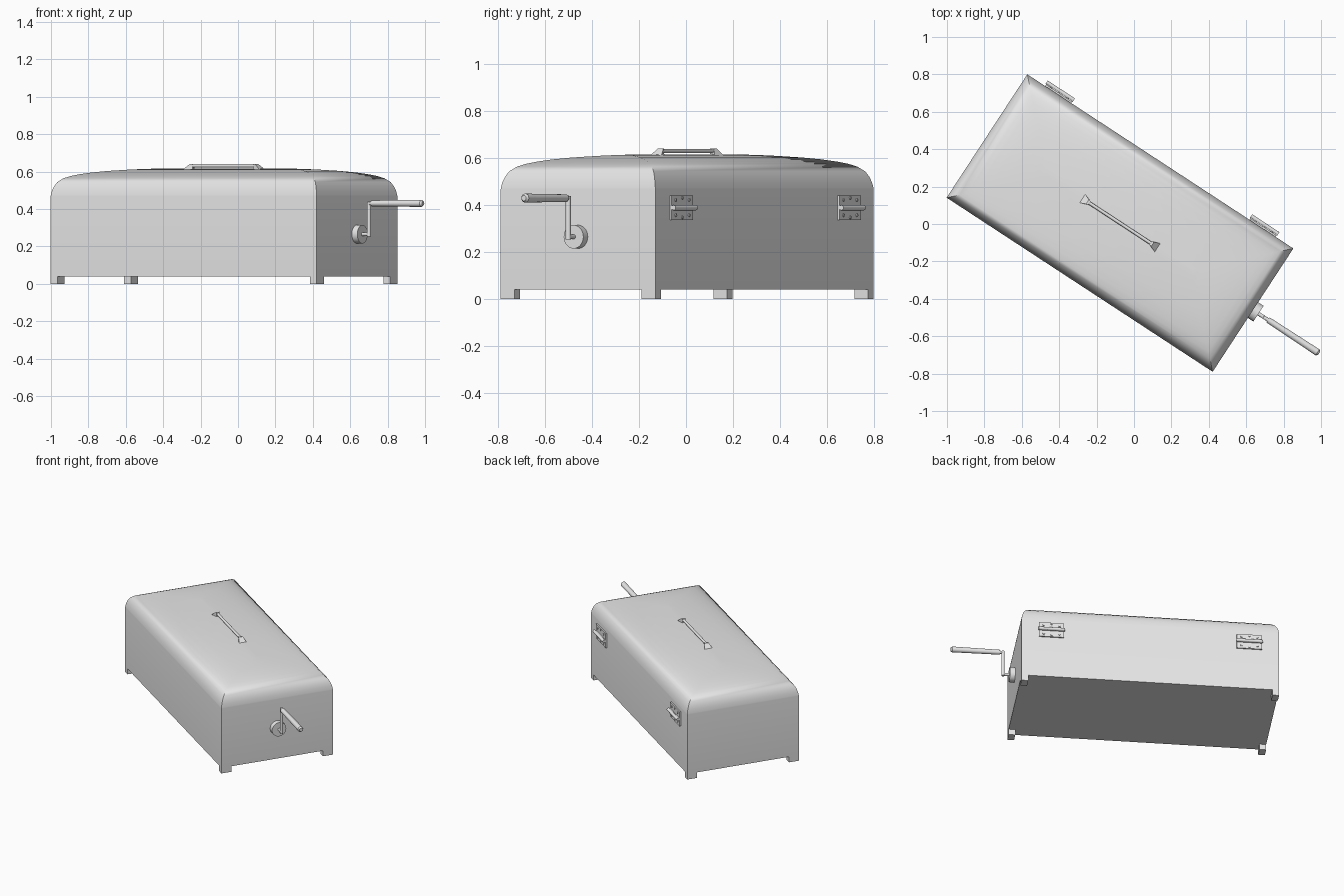
import bpy
import bmesh
import math
from mathutils import Matrix, Vector

cube = bpy.data.objects.get("Cube")
if cube:
    bpy.data.objects.remove(cube, do_unlink=True)

grey = bpy.data.materials.new("plain_grey")
grey.use_nodes = True
COLOUR = (0.8, 0.8, 0.8, 1.0)
grey.diffuse_color = COLOUR
for node in grey.node_tree.nodes:
    if node.type == 'BSDF_PRINCIPLED':
        node.inputs["Base Color"].default_value = COLOUR

# The box stands turned on the ground; parts are made along its own axes
PLACE = Matrix.Translation((-0.075, 0.005, 0)) @ Matrix.Rotation(math.radians(-33.2), 4, 'Z')
HL, HW = 0.85, 0.394   # half length, half width


def finish(name, bm):
    bmesh.ops.recalc_face_normals(bm, faces=bm.faces)
    mesh = bpy.data.meshes.new(name)
    bm.to_mesh(mesh)
    bm.free()
    mesh.materials.append(grey)
    mesh.transform(PLACE)
    ob = bpy.data.objects.new(name, mesh)
    bpy.context.collection.objects.link(ob)
    bpy.ops.object.select_all(action='DESELECT')
    ob.select_set(True)
    bpy.context.view_layer.objects.active = ob
    bpy.ops.object.shade_smooth_by_angle(angle=math.radians(35))
    return ob


def loft(name, rings):
    """Closed solid through rings of equal point count."""
    bm = bmesh.new()
    loops = [[bm.verts.new(p) for p in ring] for ring in rings]
    n = len(loops[0])
    for a, b in zip(loops, loops[1:]):
        for i in range(n):
            j = (i + 1) % n
            bm.faces.new((a[i], a[j], b[j], b[i]))
    bm.faces.new(loops[0])
    bm.faces.new(loops[-1])
    return finish(name, bm)


def rect(x0, x1, y0, y1, z):
    return [(x0, y0, z), (x1, y0, z), (x1, y1, z), (x0, y1, z)]


def box(name, x0, x1, y0, y1, z0, z1):
    return loft(name, [rect(x0, x1, y0, y1, z0), rect(x0, x1, y0, y1, z1)])


def rod(name, start, end, r0, r1=None, sides=24):
    start, end = Vector(start), Vector(end)
    axis = end - start
    turn = axis.to_track_quat('Z', 'Y').to_matrix().to_4x4()
    bm = bmesh.new()
    bmesh.ops.create_cone(bm, cap_ends=True, segments=sides, radius1=r0,
                          radius2=r0 if r1 is None else r1, depth=axis.length,
                          matrix=Matrix.Translation((start + end) / 2) @ turn)
    return finish(name, bm)


# Body: straight walls under a domed, mitred lid (inset, height)
profile = [(0, 0.04), (0, 0.468), (0.001, 0.475), (0.005, 0.497), (0.013, 0.52),
           (0.026, 0.544), (0.05, 0.564), (0.078, 0.576), (0.11, 0.585),
           (0.16, 0.595), (0.22, 0.603), (0.3, 0.61), (0.36, 0.614), (0.39, 0.615)]
loft("box_body", [rect(-HL + d, HL - d, -HW + d, HW - d, z) for d, z in profile])

# Feet flush with the corners
for sx, end in ((-1, "left"), (1, "right")):
    for sy, side in ((-1, "front"), (1, "back")):
        xs = sorted((sx * HL, sx * (HL - 0.044)))
        ys = sorted((sy * HW, sy * (HW - 0.07)))
        box(f"foot_{side}_{end}", *xs, *ys, 0, 0.041)

# Lid handle: bar between two flared mounts
rod("lid_handle_bar", (-0.2, 0, 0.631), (0.2, 0, 0.631), 0.009, sides=16)
for s, end in ((-1, "left"), (1, "right")):
    base = [(s * 0.243, -0.028, 0.612), (s * 0.195, -0.011, 0.612),
            (s * 0.195, 0.011, 0.612), (s * 0.243, 0.028, 0.612)]
    top = [(s * 0.208, -0.015, 0.641), (s * 0.195, -0.010, 0.641),
           (s * 0.195, 0.010, 0.641), (s * 0.208, 0.015, 0.641)]
    loft(f"lid_handle_mount_{end}", [base, top])

# Two hinges on the back wall, with three screws per leaf
for s, end in ((-1, "left"), (1, "right")):
    c = s * 0.653
    for z0, z1, leaf in ((0.398, 0.442, "upper"), (0.337, 0.381, "lower")):
        box(f"hinge_{end}_{leaf}_leaf", c - 0.083, c + 0.083, HW - 0.002, HW + 0.009, z0, z1)
        mid = (z0 + z1) / 2
        out = 1 if leaf == "upper" else -1
        for k in (-1, 0, 1):
            z = mid + out * (0.011 if k == 0 else 0.002)
            rod(f"hinge_{end}_{leaf}_screw", (c + k * 0.052, HW + 0.006, z),
                (c + k * 0.052, HW + 0.013, z), 0.008, 0.006, 12)
    box(f"hinge_{end}_web", c - 0.083, c + 0.083, HW - 0.002, HW + 0.014, 0.381, 0.398)
    rod(f"hinge_{end}_barrel", (c - 0.087, HW + 0.021, 0.389),
        (c + 0.087, HW + 0.021, 0.389), 0.011, sides=16)

# Crank on the end wall: boss, axle, arm and grip
rod("crank_boss", (HL - 0.005, 0, 0.265), (HL + 0.035, 0, 0.265), 0.05, sides=32)
rod("crank_axle", (HL + 0.03, 0, 0.265), (0.93, 0, 0.265), 0.010, sides=16)
rod("crank_arm", (0.926, 0, 0.254), (0.926, 0, 0.438), 0.011, sides=16)
rod("crank_pin", (0.92, 0, 0.43), (0.96, 0, 0.43), 0.010, sides=16)
rod("crank_grip", (0.946, 0, 0.43), (1.262, 0, 0.43), 0.016, 0.019)
rod("crank_grip_cap", (1.262, 0, 0.43), (1.272, 0, 0.43), 0.019, 0.012)
